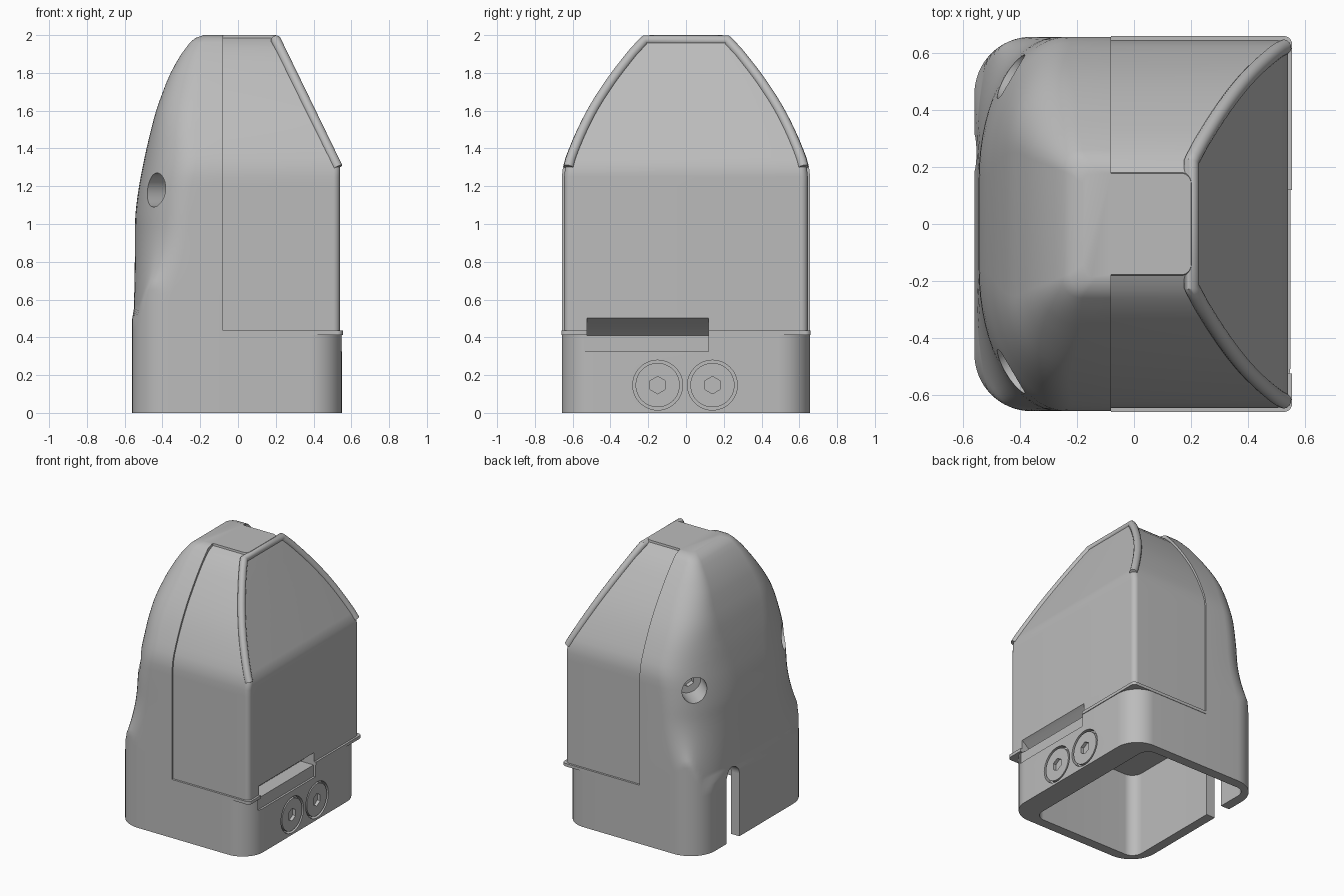
import bpy, bmesh, math
from mathutils import Vector, Matrix

if "Cube" in bpy.data.objects:
    bpy.data.objects.remove(bpy.data.objects["Cube"], do_unlink=True)

grey = bpy.data.materials.new("light grey plastic")
grey.use_nodes = True
grey.diffuse_color = (0.5, 0.5, 0.5, 1)
grey.node_tree.nodes["Principled BSDF"].inputs["Base Color"].default_value = (0.5, 0.5, 0.5, 1)

SEAM, LEDGE_LOW, LEDGE_TOP, BEND, TOP = -0.08, 0.413, 0.435, 1.3, 2.0
BLOCK_X, BLOCK_R, FLARE_TOP = -0.56, 0.2, 1.05

# Profiles as (height, value)
LEFT_X = [(1.05, 0.545), (1.2, 0.525), (1.4, 0.485), (1.6, 0.435), (1.8, 0.36),
          (1.9, 0.3), (1.96, 0.255), (1.985, 0.225), (2, 0.18)]
HALF_Y = [(1.3, 0.657), (1.4, 0.62), (1.5, 0.577), (1.6, 0.527), (1.7, 0.465),
          (1.8, 0.395), (1.9, 0.315), (1.96, 0.26), (1.985, 0.235), (2, 0.19)]
# Left corner radii: elliptical scoop, tightening towards the crown
ROUND_X = [(1.35, 0.28), (1.5, 0.23), (1.8, 0.17), (2, 0.05)]
ROUND_Y = [(1.1, 0.5), (1.3, 0.48), (1.5, 0.34), (1.65, 0.24), (1.8, 0.17), (2, 0.05)]
# How far the side panels sit behind the shell
STEP = [(1.3, 0.012), (1.9, 0.02), (1.96, 0.03), (1.985, 0.055), (2, 0.012)]


def lookup(table, z):
    if z <= table[0][0]:
        return table[0][1]
    for (a, u), (b, v) in zip(table, table[1:]):
        if z <= b:
            return u + (v - u) * (z - a) / (b - a)
    return table[-1][1]


def smooth(table, z):
    w = min(0.05, TOP - z) if z < 1.9 else 0
    return sum(lookup(table, z + w * i / 2) for i in range(-2, 3)) / 5


def slope_x(z):
    return 0.54 - 0.34 * max(0, (z - BEND) / (TOP - BEND))


def corner(x, y, sx, sy, rx, ry, n=16):
    """Elliptical corner, counter-clockwise."""
    start = math.atan2(sy, sx) - math.pi / 4
    turns = [start + i / n * math.pi / 2 for i in range(n + 1)]
    return [Vector((x - sx * rx + rx * math.cos(t), y - sy * ry + ry * math.sin(t))) for t in turns]


def left_corner(z, yl, sy):
    """Scooped corner, flaring out below until it meets the square block."""
    scoop = corner(-smooth(LEFT_X, z), sy * yl, -1, sy, smooth(ROUND_X, z), smooth(ROUND_Y, z))
    if z >= FLARE_TOP:
        return scoop
    block = corner(BLOCK_X, sy * yl, -1, sy, BLOCK_R, BLOCK_R)
    flare = (FLARE_TOP - z) ** 2 / 2
    return [s.lerp(b, min(1, flare / max((b - s).length, 0.0001))) if z > 0.5 else b
            for s, b in zip(scoop, block)]


def ring(z, x1, rr, step):
    yl = smooth(HALF_Y, z)
    yr = yl - step
    pts = corner(x1, -yr, 1, -1, rr, rr) + corner(x1, yr, 1, 1, rr, rr)
    pts += [Vector((SEAM, yr)), Vector((SEAM, yl))]
    pts += left_corner(z, yl, 1) + left_corner(z, yl, -1)
    pts += [Vector((SEAM, -yl)), Vector((SEAM, -yr))]
    return [(p.x, p.y, z) for p in pts]


def finish(name, bm):
    bmesh.ops.recalc_face_normals(bm, faces=bm.faces)
    me = bpy.data.meshes.new(name)
    bm.to_mesh(me)
    bm.free()
    me.materials.append(grey)
    ob = bpy.data.objects.new(name, me)
    bpy.context.collection.objects.link(ob)
    return ob


def loft(name, rings):
    bm = bmesh.new()
    rows = [[bm.verts.new(p) for p in r] for r in rings]
    for a, b in zip(rows, rows[1:]):
        for i in range(len(a)):
            j = (i + 1) % len(a)
            bm.faces.new((a[i], a[j], b[j], b[i]))
    bm.faces.new(rows[0][::-1])
    bm.faces.new(rows[-1])
    bmesh.ops.remove_doubles(bm, verts=bm.verts, dist=0.00001)
    return finish(name, bm)


def cylinder(name, centre, axis, r, depth, sides=48):
    bm = bmesh.new()
    turn = Vector(axis).to_track_quat('Z', 'Y').to_matrix().to_4x4()
    bmesh.ops.create_cone(bm, cap_ends=True, segments=sides, radius1=r, radius2=r, depth=depth,
                          matrix=Matrix.Translation(centre) @ turn)
    return finish(name, bm)


def prism(name, xz, y0, y1):
    return loft(name, [[(x, y, z) for x, z in xz] for y in (y0, y1)])


def activate(ob):
    bpy.ops.object.select_all(action='DESELECT')
    ob.select_set(True)
    bpy.context.view_layer.objects.active = ob


def cut(ob, *cutters):
    activate(ob)
    for c in cutters:
        c.hide_render = True
        m = ob.modifiers.new("cut", 'BOOLEAN')
        m.operation, m.solver, m.object = 'DIFFERENCE', 'EXACT', c
        bpy.ops.object.modifier_apply(modifier=m.name)
        bpy.data.objects.remove(c, do_unlink=True)


def shade(ob, angle=30):
    activate(ob)
    bpy.ops.object.shade_smooth_by_angle(angle=math.radians(angle))


# Housing: lower block, thin ledge, recessed side panels, tapered crown
rows = [ring(z, 0.55, 0.17, 0) for z in (0, LEDGE_LOW)]
rows += [ring(z, 0.555, 0.03, -0.003) for z in (LEDGE_LOW, LEDGE_TOP)]
heights = [LEDGE_TOP, 0.5] + [0.55 + 0.025 * i for i in range(20)]
heights += [1.05 + 0.05 * i for i in range(18)] + [1.93, 1.96, 1.985, TOP]
rows += [ring(z, slope_x(z), 0.035, lookup(STEP, z)) for z in heights]
housing = loft("housing", rows)

# Square pocket open at the bottom, with a flat ceiling
pocket = [p for x, y, sx, sy in ((0.38, -0.585, 1, -1), (0.38, 0.585, 1, 1),
                                 (-0.49, 0.585, -1, 1), (-0.49, -0.585, -1, -1))
          for p in corner(x, y, sx, sy, 0.08, 0.08)]
cut(housing, loft("pocket", [[(p.x, p.y, z) for p in pocket] for z in (-0.1, 0.62)]))

# Cable slot in the left wall
cut(housing, prism("slot", [(-0.7, -0.1), (-0.4, -0.1), (-0.4, 0.465), (-0.7, 0.465)], 0.175, 0.325),
    cylinder("slot_end", (-0.55, 0.25, 0.465), (1, 0, 0), 0.075, 0.3))

# Finger notch under the panel, with a shallow wider landing below it
cut(housing, prism("notch", [(0.6, 0.409), (0.43, 0.409), (0.515, 0.485), (0.545, 0.505), (0.6, 0.505)],
                   -0.525, 0.12),
    prism("landing", [(0.6, 0.325), (0.535, 0.325), (0.535, 0.412), (0.6, 0.412)], -0.54, 0.12))

# Pair of flush socket screws in the lower block
for y, side in ((-0.15, "right"), (0.14, "left")):
    cut(housing, cylinder("bore", (0.57, y, 0.147), (1, 0, 0), 0.132, 0.11))
    screw = cylinder("lower_screw_" + side, (0.53, y, 0.147), (1, 0, 0), 0.117, 0.036)
    cut(screw, cylinder("hex", (0.55, y, 0.147), (1, 0, 0), 0.046, 0.05, 6))
    shade(screw)

# Blind socket-screw holes in the scooped corners
for s in (-1, 1):
    axis = Vector((-0.78, 0.62 * s, 0)).normalized()
    mouth = Vector((-0.435, 0.52 * s, 1.18))
    cut(housing, cylinder("hole", mouth + axis * 0.02, axis, 0.09, 0.36),
        cylinder("hex", mouth - axis * 0.16, axis, 0.045, 0.08, 6))
shade(housing)

# Raised rim around the sloping face
RIM = 0.027
zs = [BEND + 0.04 * i for i in range(17)] + [1.96, TOP - RIM]
half = [(slope_x(z) - 0.012, smooth(HALF_Y, z) - RIM - 0.003, z) for z in zs]
path = half + [(x, -y, z) for x, y, z in reversed(half)]
curve = bpy.data.curves.new("slope_rim", 'CURVE')
curve.dimensions = '3D'
curve.bevel_depth, curve.bevel_resolution, curve.use_fill_caps = RIM, 5, True
spline = curve.splines.new('POLY')
spline.points.add(len(path) - 1)
for point, co in zip(spline.points, path):
    point.co = (*co, 1)
curve.materials.append(grey)
rim = bpy.data.objects.new("slope_rim", curve)
bpy.context.collection.objects.link(rim)
activate(rim)
bpy.ops.object.convert(target='MESH')
shade(bpy.context.view_layer.objects.active, 40)
